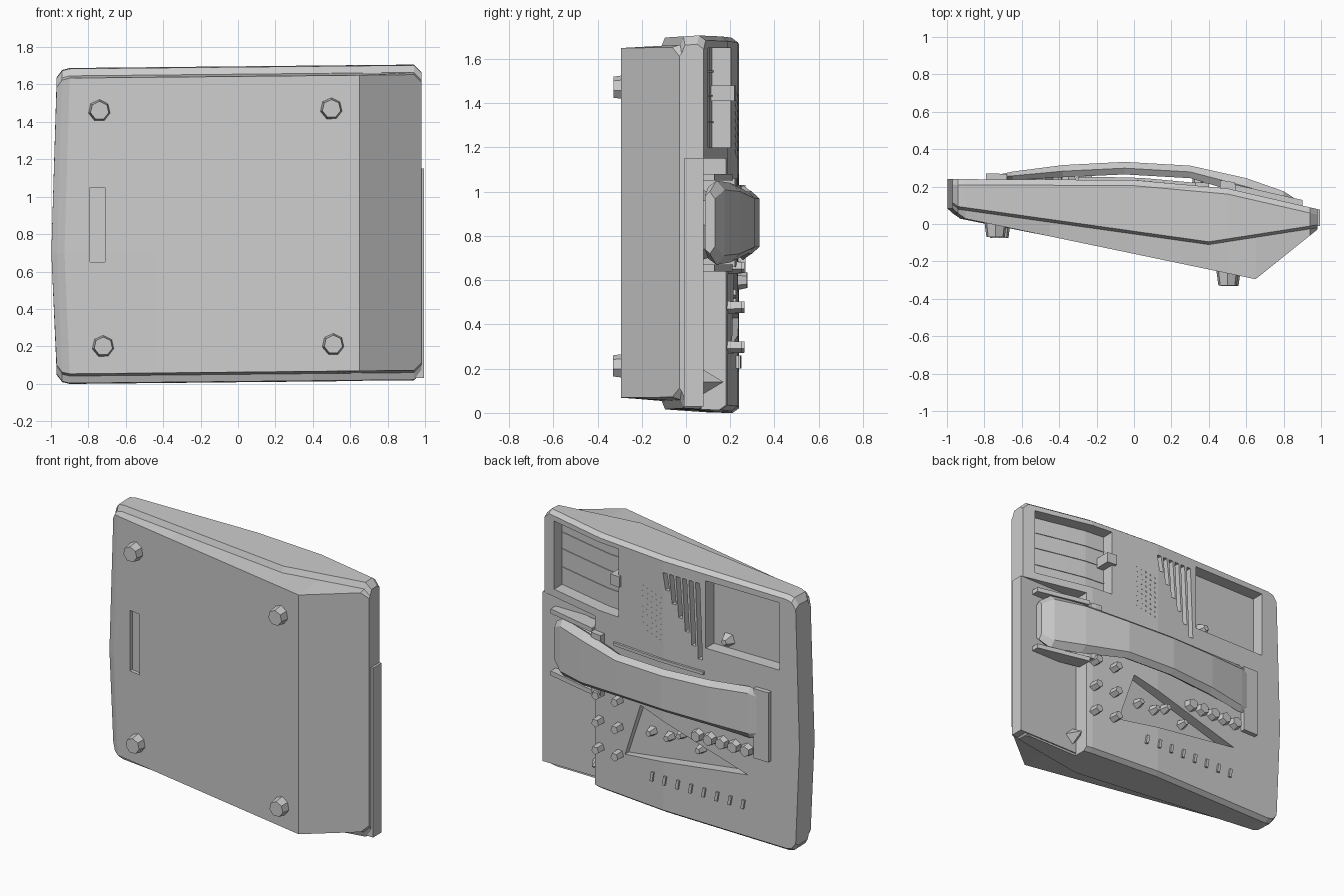
import bpy, bmesh, math
from mathutils import Matrix

cube = bpy.data.objects.get("Cube")
if cube:
    bpy.data.objects.remove(cube, do_unlink=True)

grey = bpy.data.materials.new("plain_grey")
grey.use_nodes = True
grey.diffuse_color = (0.6, 0.6, 0.6, 1)
grey.node_tree.nodes["Principled BSDF"].inputs["Base Color"].default_value = (0.6, 0.6, 0.6, 1)


def interp(pts):
    def f(x):
        for (a, u), (b, v) in zip(pts, pts[1:]):
            if x <= b:
                break
        return u + (v - u) * (x - a) / (b - a)
    return f


# depth of the case along its width
back = interp([(-0.98, 0.24), (0, 0.235), (0.5, 0.19), (0.98, 0.08)])
front = interp([(-0.99, 0.1), (-0.91, 0.03), (0.65, -0.295), (0.98, -0.03)])
seam = interp([(-0.99, 0.12), (-0.95, 0.08), (0.4, -0.11), (0.98, -0.02)])


def loft(bm, rings):
    """Bridge equal rings and close both ends."""
    rows = [[bm.verts.new(p) for p in r] for r in rings]
    n = len(rows[0])
    for a, b in zip(rows, rows[1:]):
        for i in range(n):
            j = (i + 1) % n
            bm.faces.new((a[i], a[j], b[j], b[i]))
    bm.faces.new(rows[0][::-1])
    bm.faces.new(rows[-1])
    return rows


def slab(bm, x0, x1, z0, z1, lo, hi, base=back, n=4, lean=0):
    """Box that follows the curved face of the case; lean shifts its foot in x."""
    rings = []
    for i in range(n + 1):
        x = x0 + (x1 - x0) * i / n
        y = base(x)
        rings.append([(x + lean, y + lo, z0), (x + lean, y + hi, z0), (x, y + hi, z1), (x, y + lo, z1)])
    loft(bm, rings)


def stud(bm, x, y, z, r1, r2, depth, sides, normal=1):
    """Short tapered peg pointing to the back (1) or the front (-1)."""
    m = Matrix.Translation((x, y + normal * depth / 2, z)) @ Matrix.Rotation(-normal * math.pi / 2, 4, "X")
    bmesh.ops.create_cone(bm, cap_ends=True, segments=sides, radius1=r1, radius2=r2, depth=depth, matrix=m)


def finish(name, bm):
    bmesh.ops.triangulate(bm, faces=[f for f in bm.faces if len(f.verts) > 4])
    bmesh.ops.recalc_face_normals(bm, faces=bm.faces)
    me = bpy.data.meshes.new(name)
    bm.to_mesh(me)
    bm.free()
    me.materials.append(grey)
    ob = bpy.data.objects.new(name, me)
    bpy.context.collection.objects.link(ob)
    return ob


def cut(target, bm):
    cutter = finish("cutter", bm)
    cutter.hide_render = True
    mod = target.modifiers.new("cut", "BOOLEAN")
    mod.operation, mod.solver, mod.object = "DIFFERENCE", "EXACT", cutter
    bpy.context.view_layer.objects.active = target
    bpy.ops.object.modifier_apply(modifier=mod.name)
    bpy.data.objects.remove(cutter, do_unlink=True)


# case: cross-sections lofted across the width, slightly skewed, with a bowed end
bm = bmesh.new()
rings = []
for x, inset in ((-0.97, 0.05), (-0.94, 0.01), (-0.9, 0), (-0.45, 0), (0, 0), (0.4, 0),
                 (0.5, 0), (0.65, 0), (0.94, 0), (0.98, 0.04)):
    yf, ys, yb = front(x), seam(x), back(x)
    bow = -0.028 if x < -0.8 else 0
    skew = 0.01 * x
    half = [(yb, 0.03), (yb - 0.03, 0.008), (ys + 0.015, 0.012), (ys, 0.05), (yf, 0.062)]
    low = [(x, y, z + inset + skew) for y, z in half]
    high = [(x, y, 1.705 - z - inset + skew) for y, z in half]
    rings.append(low + [(x + bow, yf, 0.7)] + high[::-1] + [(x + bow, yb, 0.7)])
rows = loft(bm, rings)
bmesh.ops.connect_verts(bm, verts=[rows[0][5], rows[0][11]])
case = finish("case", bm)

# side recess beside the dial face
bm = bmesh.new()
loft(bm, [[(x, 0.07, -0.1), (x, 0.5, -0.1), (x, 0.5, 1.15), (x, 0.07, 1.15)] for x in (0.54, 1.2)])
cut(case, bm)

# two storage trays
for x0, x1, z0, z1 in ((0.35, 0.895, 1.2, 1.65), (-0.85, -0.31, 1.185, 1.63)):
    bm = bmesh.new()
    slab(bm, x0, x1, z0, z1, -0.085, 0.2)
    cut(case, bm)

# speaker slots with a slanted lower edge
bm = bmesh.new()
for i in range(6):
    x = -0.01 - i * 0.048
    slab(bm, x - 0.015, x + 0.015, 1.49 - i * 0.078, 1.6, -0.05, 0.1, n=1, lean=-0.02)
cut(case, bm)

# shallow keypad well
bm = bmesh.new()
loft(bm, [[(0.3, y, 0.31), (0.18, y, 0.67), (-0.62, y, 0.43)] for y in (0.17, 0.4)])
cut(case, bm)

# label slot on the underside
bm = bmesh.new()
slab(bm, -0.79, -0.71, 0.65, 1.05, -0.1, 0.02, front, 1)
cut(case, bm)

# side panel closing the recess
bm = bmesh.new()
loft(bm, [[(x, -0.01, 0.03), (x, 0.078, 0.03), (x, 0.078, 1.15), (x, -0.01, 1.15)] for x in (0.535, 0.995)])
finish("side_panel", bm)

# feet
bm = bmesh.new()
for x, z in ((-0.74, 1.46), (0.5, 1.47), (-0.72, 0.2), (0.51, 0.21)):
    stud(bm, x, front(x) + 0.02, z, 0.062, 0.05, 0.085, 7, -1)
finish("feet", bm)

# handset: hexagonal sections along an arc
bm = bmesh.new()
rings = []
for x, lo, hi, w in ((-0.79, 0.235, 0.25, 0.13), (-0.65, 0.235, 0.28, 0.17), (-0.38, 0.25, 0.315, 0.15),
                     (-0.05, 0.265, 0.332, 0.14), (0.3, 0.245, 0.312, 0.14), (0.6, 0.155, 0.245, 0.18),
                     (0.8, 0.1, 0.175, 0.19), (0.87, 0.085, 0.13, 0.14)):
    side = [(hi, 0.78), ((lo + hi) / 2, 1), (lo, 0.85)]
    rings.append([(x, y, 0.86 + w * k) for y, k in side] + [(x, y, 0.86 - w * k) for y, k in side[::-1]])
loft(bm, rings)
finish("handset", bm)

# earpiece and mouthpiece
bm = bmesh.new()
stud(bm, 0.7, 0.07, 0.85, 0.16, 0.13, 0.08, 8)
stud(bm, -0.57, 0.21, 0.86, 0.15, 0.13, 0.05, 8)
finish("handset_cups", bm)

# cradle supports and end lip
bm = bmesh.new()
slab(bm, -0.79, -0.68, 0.57, 1.03, -0.02, 0.03)
slab(bm, -0.3, 0.38, 1.01, 1.03, -0.02, 0.015)
slab(bm, 0.46, 0.54, 0.66, 1.06, -0.05, 0.04)
slab(bm, 0.54, 0.9, 1.05, 1.08, -0.07, 0.03)
slab(bm, 0.54, 0.9, 0.64, 0.67, -0.07, 0.03)
finish("cradle", bm)

# function buttons
bm = bmesh.new()
for x in (0.34, 0.49):
    for z in (0.3, 0.48, 0.66):
        stud(bm, x, back(x) - 0.02, z, 0.032, 0.028, 0.08, 5)
finish("function_buttons", bm)

# keypad keys
bm = bmesh.new()
for i in range(5):
    x = -0.26 - i * 0.09
    stud(bm, x, back(x) - 0.03, 0.6, 0.05, 0.035, 0.07, 6)
for x, z in ((0.12, 0.5), (-0.01, 0.5), (-0.1, 0.54), (-0.24, 0.48)):
    stud(bm, x, 0.165, z, 0.035, 0.02, 0.06, 5)
finish("keypad_keys", bm)

# row of small markers
bm = bmesh.new()
for i in range(8):
    x = 0.08 - i * 0.096
    slab(bm, x - 0.01, x + 0.01, 0.2, 0.26, -0.01, 0.012, n=1, lean=0.01)
finish("marker_row", bm)

# perforated speaker dots
bm = bmesh.new()
for i in range(5):
    for j in range(9):
        x, z = 0.16 - i * 0.035, 1.46 - j * 0.035 - i * 0.01
        slab(bm, x - 0.005, x + 0.005, z, z + 0.01, -0.003, 0.002, n=1)
finish("speaker_dots", bm)

# tray fittings
bm = bmesh.new()
for z in (1.31, 1.43, 1.54):
    slab(bm, 0.35, 0.895, z, z + 0.008, -0.09, -0.08)
slab(bm, 0.33, 0.4, 1.41, 1.48, -0.085, 0.02, n=1)
stud(bm, -0.42, back(-0.42) - 0.09, 1.24, 0.05, 0.02, 0.06, 5)
stud(bm, 0.57, 0.07, 0.14, 0.06, 0.0, 0.1, 4)
finish("tray_fittings", bm)
